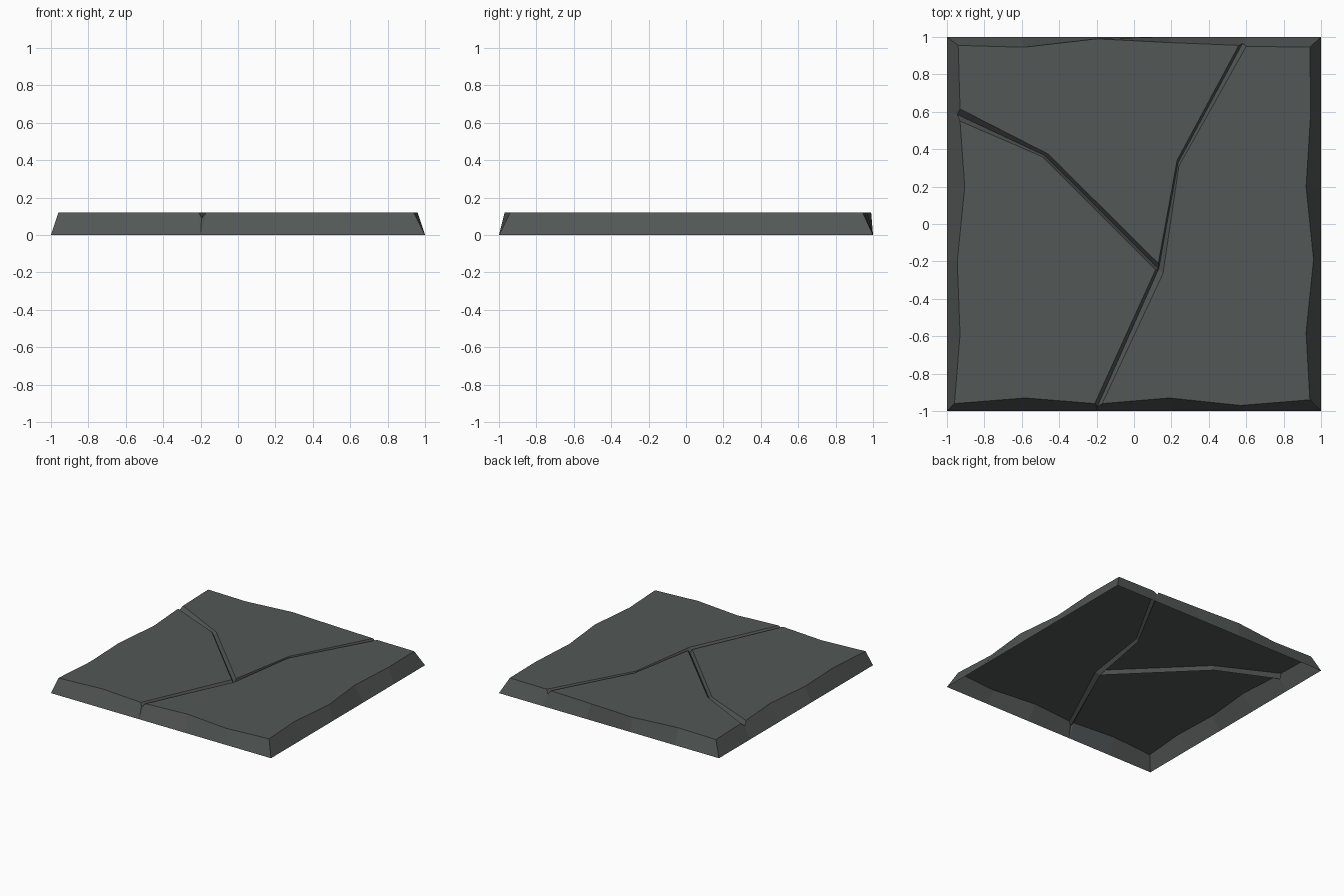
import bpy, bmesh

if "Cube" in bpy.data.objects:
    bpy.data.objects.remove(bpy.data.objects["Cube"])

H, D = 0.12, 0.09   # top height, crack floor height

# Crack paths: left lip, floor, right lip for each of the three branches
J_W, J_E, J_N, J_F = (0.115, -0.245), (0.155, -0.265), (0.13, -0.21), (0.132, -0.24)
south = [[(-0.21, -0.96), J_W], [(-0.195, -0.975), J_F], [(-0.17, -0.96), J_E]]
north = [[J_N, (0.23, 0.34), (0.56, 0.955)],
         [J_F, (0.235, 0.325), (0.58, 0.965)],
         [J_E, (0.24, 0.31), (0.60, 0.95)]]
west = [[J_W, (-0.49, 0.36), (-0.93, 0.55)],
        [J_F, (-0.475, 0.365), (-0.945, 0.585)],
        [J_N, (-0.46, 0.375), (-0.93, 0.615)]]

# Chipped top rim, counter-clockwise: (top point, matching foot on the square base)
se_rim = [((0.19, -0.93), (0.2, -1)), ((0.57, -0.97), (0.6, -1)), ((0.94, -0.94), (1, -1)),
          ((0.92, -0.58), (1, -0.6)), ((0.96, -0.19), (1, -0.2)), ((0.92, 0.20), (1, 0.2)),
          ((0.945, 0.60), (1, 0.6)), ((0.94, 0.945), (1, 1))]
nw_rim = [((0.19, 0.97), (0.2, 1)), ((-0.20, 0.99), (-0.2, 1)), ((-0.59, 0.945), (-0.6, 1)),
          ((-0.94, 0.955), (-1, 1))]
sw_rim = [((-0.905, 0.20), (-1, 0.2)), ((-0.945, -0.20), (-1, -0.2)), ((-0.93, -0.59), (-1, -0.6)),
          ((-0.96, -0.96), (-1, -1)), ((-0.58, -0.93), (-0.6, -1))]
S, N, W = (-0.2, -1), (0.6, 1), (-1, 0.6)   # feet under the crack mouths

bm = bmesh.new()
cache = {}


def vert(p, z):
    key = (p[0], p[1], z)
    if key not in cache:
        cache[key] = bm.verts.new(key)
    return cache[key]


def face(points):
    verts = []
    for p, z in points:
        v = vert(p, z)
        if v not in verts:
            verts.append(v)
    return bm.faces.new(verts)


# Three flat plates of the top
def plate(points):
    face([(p, H) for p in points])


plate([south[2][0]] + [p for p, _ in se_rim] + north[2][::-1])
plate([north[0][2]] + [p for p, _ in nw_rim] + west[2][::-1] + north[0][1:2])
plate([west[0][2]] + [p for p, _ in sw_rim] + south[0] + west[0][1:2])

# V-shaped cracks
for left, floor, right in (south, north, west):
    for i in range(len(floor) - 1):
        face([(left[i], H), (floor[i], D), (floor[i + 1], D), (left[i + 1], H)])
        face([(floor[i], D), (right[i], H), (right[i + 1], H), (floor[i + 1], D)])

# Sloping skirt, open underneath
ring = [(south[0][0], H, S), (south[1][0], D, S), (south[2][0], H, S)]
ring += [(p, H, f) for p, f in se_rim]
ring += [(north[2][2], H, N), (north[1][2], D, N), (north[0][2], H, N)]
ring += [(p, H, f) for p, f in nw_rim]
ring += [(west[2][2], H, W), (west[1][2], D, W), (west[0][2], H, W)]
ring += [(p, H, f) for p, f in sw_rim]
for a, b in zip(ring, ring[1:] + ring[:1]):
    face([(a[2], 0), (b[2], 0), (b[0], b[1]), (a[0], a[1])])

bmesh.ops.recalc_face_normals(bm, faces=bm.faces)
if max(bm.faces, key=lambda f: f.calc_area()).normal.z < 0:
    bmesh.ops.reverse_faces(bm, faces=bm.faces)

mesh = bpy.data.meshes.new("cracked_slab")
bm.to_mesh(mesh)
bm.free()
slab = bpy.data.objects.new("cracked_slab", mesh)
bpy.context.collection.objects.link(slab)

# Dark stone colour
stone = bpy.data.materials.new("dark_grey_stone")
stone.diffuse_color = (0.085, 0.095, 0.092, 1)
stone.use_nodes = True
stone.node_tree.nodes["Principled BSDF"].inputs["Base Color"].default_value = stone.diffuse_color
mesh.materials.append(stone)
